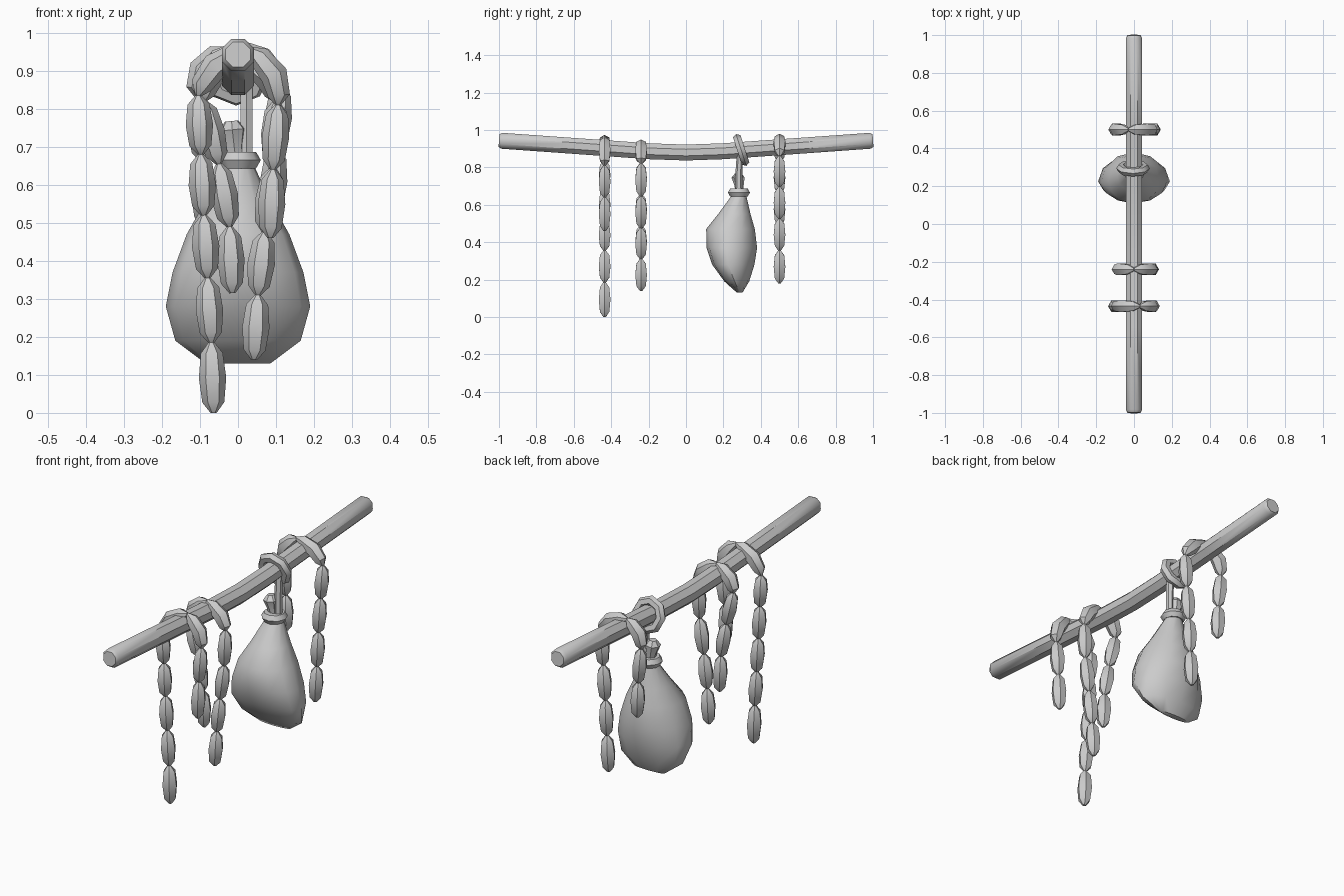
import bpy
from math import sin, cos, pi, radians
from mathutils import Vector

if "Cube" in bpy.data.objects:
    bpy.data.objects.remove(bpy.data.objects["Cube"])


def finish(ob, angle=40):
    ob.data.shade_smooth()
    ob.data.set_sharp_from_angle(angle=radians(angle))


def loft(name, rings, angle=40):
    """Skin a list of equal-sized point rings and cap both ends."""
    n = len(rings[0])
    verts = [p for r in rings for p in r]
    faces = [(i*n + k, i*n + (k+1) % n, (i+1)*n + (k+1) % n, (i+1)*n + k)
             for i in range(len(rings)-1) for k in range(n)]
    last = (len(rings)-1) * n
    faces += [tuple(reversed(range(n))), tuple(range(last, last+n))]
    me = bpy.data.meshes.new(name)
    me.from_pydata(verts, [], faces)
    ob = bpy.data.objects.new(name, me)
    bpy.context.collection.objects.link(ob)
    finish(ob, angle)
    return ob


def tube(name, path, radii, sides, side_axis):
    """Round tube along a planar path; side_axis is normal to that plane."""
    side = Vector(side_axis)
    pts = [Vector(p) for p in path]
    rings = []
    for i, p in enumerate(pts):
        t = (pts[min(i+1, len(pts)-1)] - pts[max(i-1, 0)]).normalized()
        up = t.cross(side)
        rings.append([p + radii[i] * (side * cos(a) - up * sin(a))
                      for a in (2*pi*(k+.5)/sides for k in range(sides))])
    return loft(name, rings)


def ring(name, loc, rot, major, minor, seg=9):
    bpy.ops.mesh.primitive_torus_add(location=loc, rotation=rot, major_segments=seg,
                                     minor_segments=6, major_radius=major, minor_radius=minor)
    bpy.context.object.name = name
    finish(bpy.context.object)


# sagging pole
half = [(0, .879), (.2, .886), (.55, .911), (.985, .942), (1, .943)]
prof = [(-y, z) for y, z in reversed(half[1:])] + half
tube("pole", [(0, y, z) for y, z in prof], [.036] + [.046]*7 + [.036], 8, (1, 0, 0))

# sausage strings: y, then joints in x, z from one end over the pole to the other
strings = [
    ("front_sausage", -.435, [(.085, .46), (.092, .64), (.105, .81), (.03, .957), (-.105, .835),
                              (-.098, .68), (-.09, .52), (-.08, .355), (-.07, .185), (-.064, 0)]),
    ("middle_sausage", -.24, [(-.015, .315), (-.022, .49), (-.05, .655), (-.09, .82), (0, .94),
                              (.1, .82), (.093, .645), (.07, .475), (.052, .31), (.042, .14)]),
    ("back_sausage", .5, [(-.085, .49), (-.09, .66), (-.105, .83), (-.03, .957), (.112, .86),
                          (.1, .695), (.088, .525), (.08, .355), (.07, .18)]),
]
profile = [(0, .008), (.15, .029), (.5, .036), (.85, .029), (1, .008)]
for name, y, joints in strings:
    for i, (a, b) in enumerate(zip(joints, joints[1:])):
        a, b = Vector((a[0], y, a[1])), Vector((b[0], y, b[1]))
        bend = Vector()
        if max(a.z, b.z) > .92:      # links lying over the pole bulge outwards
            bend = ((a + b)/2 - Vector((0, y, .87))).normalized() * .028
        path = [a.lerp(b, t) + bend * 4*t*(1-t) for t, r in profile]
        tube(f"{name}_{i+1}", path, [r for t, r in profile], 6, (0, 1, 0))

# sack: z, half width, front y, widest y, back y
sack = [(.13, .085, .272, .288, .302), (.19, .165, .205, .26, .338), (.28, .19, .14, .225, .366),
        (.37, .172, .11, .22, .38), (.47, .135, .108, .23, .368), (.55, .09, .172, .255, .345),
        (.65, .042, .245, .285, .322)]
rings = []
for z, w, f, m, b in sack:
    rings.append([])
    for k in range(12):
        c, s = cos(2*pi*k/12), sin(2*pi*k/12)
        rings[-1].append((w*c, m + s*((b - m) if s > 0 else (m - f)), z))
loft("sack", rings, 50)

# gathered cloth above the tie
tube("sack_tuft", [(-.005, .285, .66), (-.01, .285, .70), (-.015, .28, .745), (-.017, .28, .768)],
     [.022, .025, .037, .018], 7, (0, 1, 0))
ring("sack_tie", (0, .283, .665), (0, 0, 0), .035, .025)

# strap and loop round the pole
tube("strap", [(.022, .283, .67), (.022, .283, .78), (.022, .29, .88)], [.018]*3, 6, (1, 0, 0))
ring("pole_loop", (-.005, .295, .893), (radians(108), 0, 0), .065, .024, 8)
